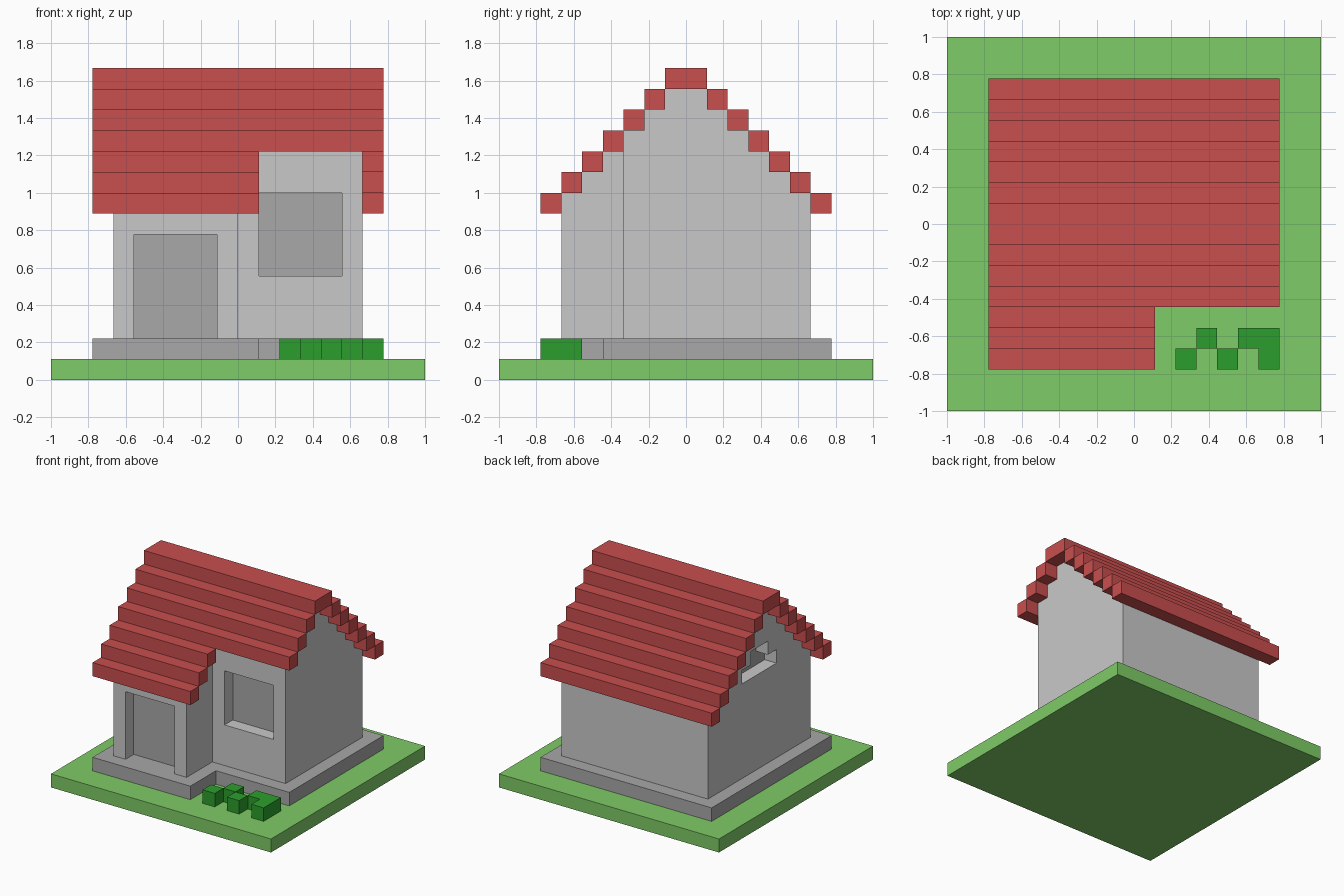
import bpy, bmesh

if "Cube" in bpy.data.objects:
    bpy.data.objects.remove(bpy.data.objects["Cube"])

U = 1 / 9  # the model sits on a grid of ninths


def material(name, rgb):
    lin = [(c / 255 / 12.92) if c < 11 else ((c / 255 + 0.055) / 1.055) ** 2.4 for c in rgb]
    m = bpy.data.materials.new(name)
    m.diffuse_color = (*lin, 1)
    m.use_nodes = True
    m.node_tree.nodes["Principled BSDF"].inputs["Base Color"].default_value = m.diffuse_color
    return m


GRASS = material("grass green", (127, 204, 103))
BUSH = material("bush green", (44, 158, 44))
RED = material("roof red", (201, 78, 78))
WALL = material("wall light grey", (201, 201, 201))
STONE = material("stone grey", (168, 168, 168))


def prism(bm, outline, vec):
    """Extrude a closed outline of grid points along vec."""
    f = bm.faces.new([bm.verts.new([c * U for c in p]) for p in outline])
    ext = bmesh.ops.extrude_face_region(bm, geom=[f])["geom"]
    bmesh.ops.translate(bm, vec=[c * U for c in vec],
                        verts=[g for g in ext if isinstance(g, bmesh.types.BMVert)])


def box(bm, x0, x1, y0, y1, z0, z1):
    prism(bm, [(x0, y0, z0), (x1, y0, z0), (x1, y1, z0), (x0, y1, z0)], (0, 0, z1 - z0))


def finish(bm, name, mat):
    bmesh.ops.recalc_face_normals(bm, faces=bm.faces)
    me = bpy.data.meshes.new(name)
    bm.to_mesh(me)
    bm.free()
    me.materials.append(mat)
    ob = bpy.data.objects.new(name, me)
    bpy.context.collection.objects.link(ob)
    return ob


def boxes(name, mat, *dims):
    bm = bmesh.new()
    for d in dims:
        box(bm, *d)
    return finish(bm, name, mat)


def solid(name, mat, outline, vec):
    bm = bmesh.new()
    prism(bm, outline, vec)
    return finish(bm, name, mat)


# Lawn and L-shaped plinth
boxes("lawn", GRASS, (-9, 9, -9, 9, 0, 1))
solid("plinth", STONE, [(-7, -7, 1), (1, -7, 1), (1, -4, 1), (7, -4, 1), (7, 7, 1), (-7, 7, 1)],
      (0, 0, 1))

# Walls: stepped gable profile run along x
half = [(6, 2)]
for i in range(6):
    half += [(6 - i, 9 + i), (5 - i, 9 + i)]
half = half[:-1]          # both sides meet on the flat top
profile = half + [(-y, z) for y, z in reversed(half)]
walls = solid("walls", WALL, [(-6, y, z) for y, z in profile], (12, 0, 0))

# Side window outline: wide lower row, narrow upper row
side = [(-2, 9), (2, 9), (2, 10), (1, 10), (1, 11), (-1, 11), (-1, 10), (-2, 10)]

# Cut the front corner, door and windows out of the walls
cutters = [
    boxes("corner_cutter", WALL, (0, 8, -8, -3, 0, 16)),
    boxes("door_cutter", WALL, (-5, -1, -7, -5, 1, 7)),
    boxes("front_window_cutter", WALL, (1, 5, -4, -2, 5, 9)),
    solid("side_window_cutter", WALL, [(-7, y, z) for y, z in side], (2, 0, 0)),
]
for c in cutters:
    c.hide_render = True
    mod = walls.modifiers.new(c.name, 'BOOLEAN')
    mod.operation, mod.solver, mod.object = 'DIFFERENCE', 'EXACT', c
deps = bpy.context.evaluated_depsgraph_get()
cut_mesh = bpy.data.meshes.new_from_object(walls.evaluated_get(deps))
walls.modifiers.clear()
walls.data = cut_mesh
for c in cutters:
    bpy.data.objects.remove(c)

# Thin panels at the back of the recesses
T = 0.04
boxes("door", STONE, (-5, -1, -5 - T, -5, 2, 7))
boxes("front_window", STONE, (1, 5, -2 - T, -2, 5, 9))
solid("side_window", STONE, [(-5 - T, y, z) for y, z in side], (T, 0, 0))

# Stepped roof: front rows stop short over the notched corner
rows = []
for i in range(6):
    rows.append((-7, 1 if i < 3 else 7, i - 7, i - 6, 8 + i, 9 + i))
    rows.append((-7, 7, 6 - i, 7 - i, 8 + i, 9 + i))
rows.append((-7, 7, -1, 1, 14, 15))
boxes("roof", RED, *rows)

# Bushes in the corner
boxes("bushes", BUSH, (2, 3, -7, -6, 1, 2), (3, 4, -6, -5, 1, 2), (4, 5, -7, -6, 1, 2))
solid("corner_bush", BUSH, [(5, -6, 1), (6, -6, 1), (6, -7, 1), (7, -7, 1), (7, -5, 1), (5, -5, 1)],
      (0, 0, 1))
